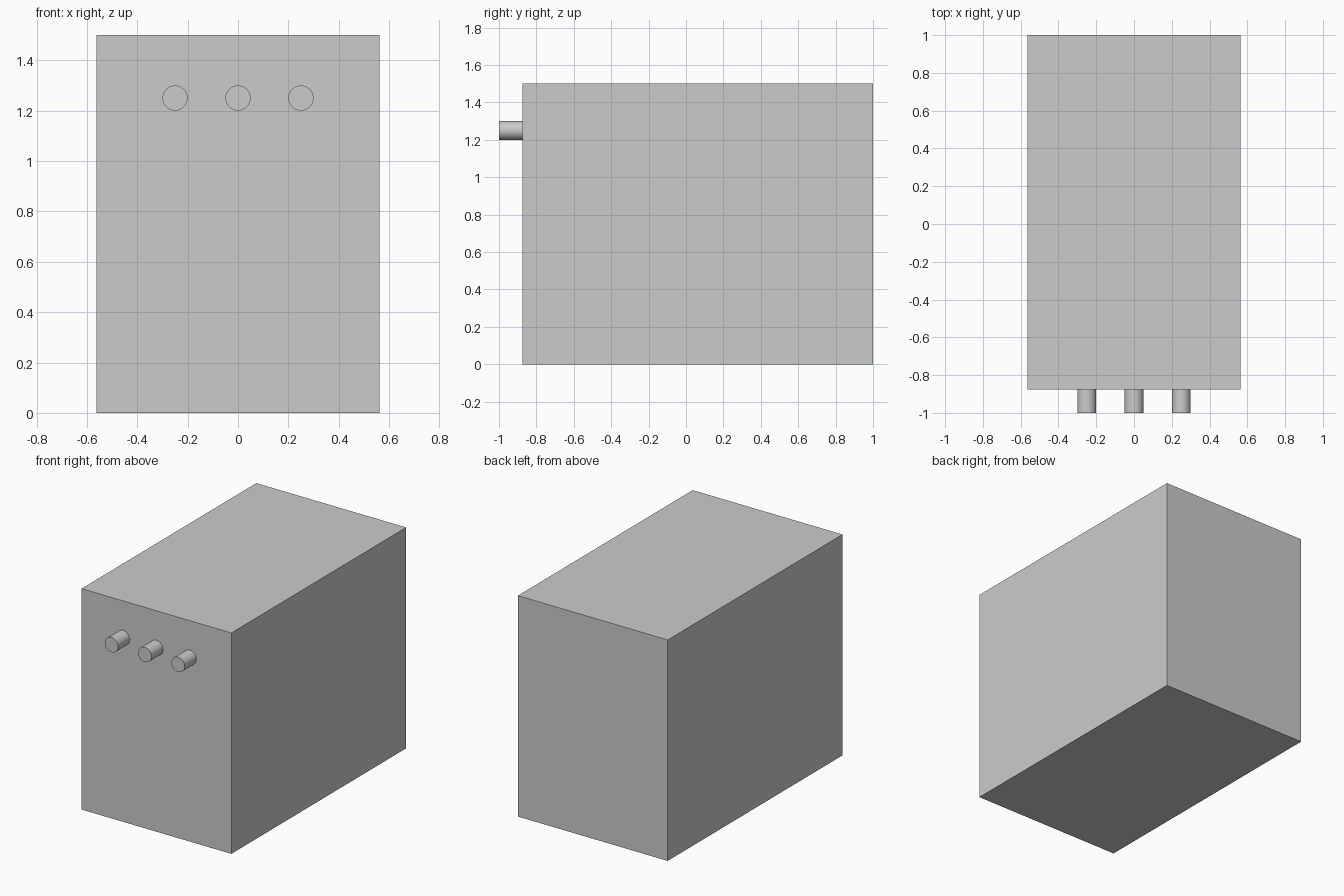
import bpy
from math import radians

if "Cube" in bpy.data.objects:
    bpy.data.objects.remove(bpy.data.objects["Cube"])

FRONT, BACK = -0.875, 1.0
WIDTH, HEIGHT = 1.125, 1.5

# Cabinet body
bpy.ops.mesh.primitive_cube_add(size=1, location=(0, (FRONT + BACK) / 2, HEIGHT / 2))
body = bpy.context.object
body.name = "cabinet_body"
body.scale = (WIDTH, BACK - FRONT, HEIGHT)
bpy.ops.object.transform_apply(location=False, rotation=False, scale=True)


# Row of round knobs on the front face
def add_knob(name, x):
    depth = FRONT + 1.0
    bpy.ops.mesh.primitive_cylinder_add(
        vertices=48, radius=0.05, depth=depth,
        location=(x, FRONT - depth / 2, 1.25), rotation=(radians(90), 0, 0))
    bpy.context.object.name = name
    bpy.ops.object.shade_smooth_by_angle(angle=radians(30))


for side, x in (("left", -0.25), ("middle", 0.0), ("right", 0.25)):
    add_knob(f"{side}_knob", x)
